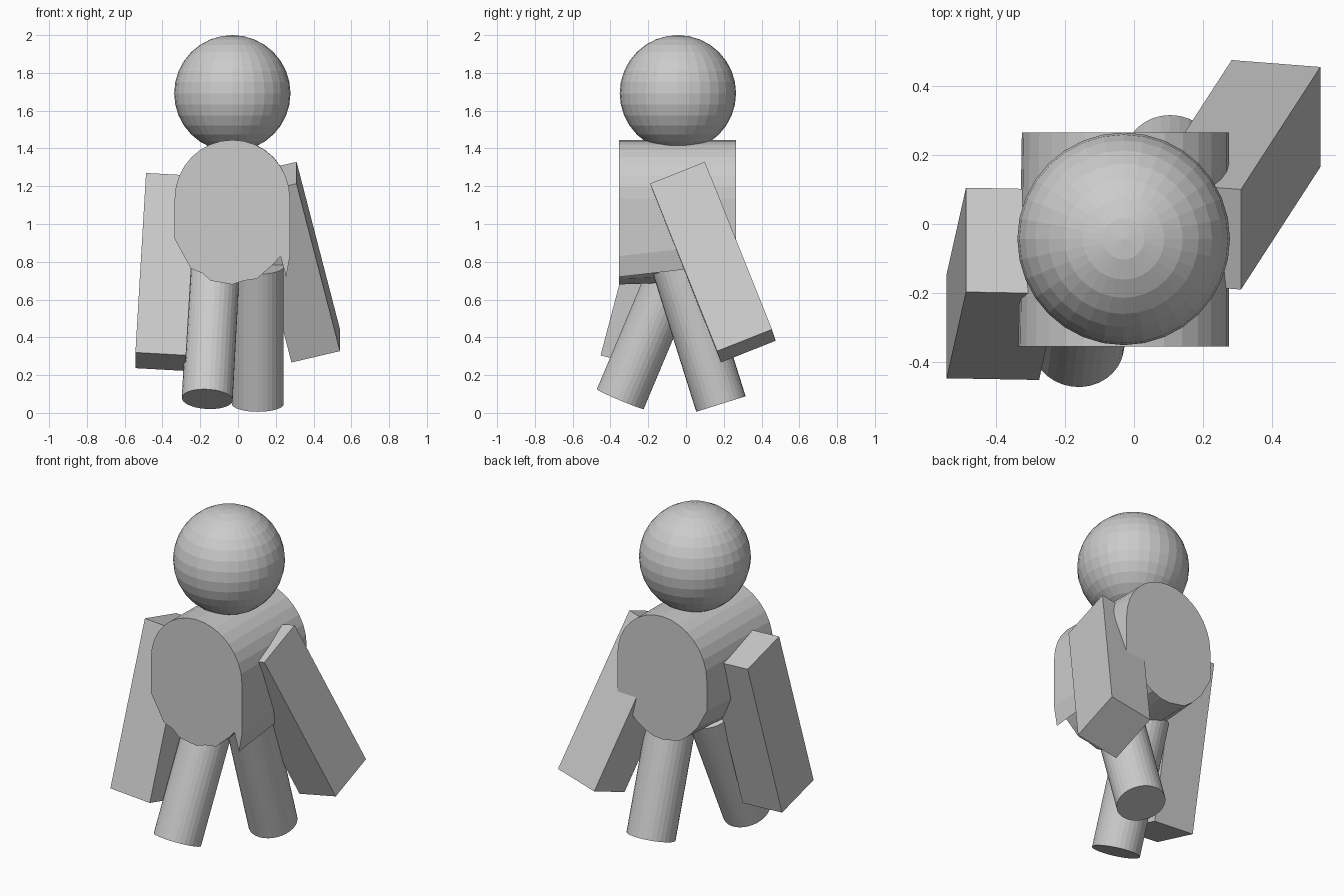
import bpy, bmesh, math
from mathutils import Vector

cube = bpy.data.objects.get("Cube")
if cube:
    bpy.data.objects.remove(cube, do_unlink=True)

grey = bpy.data.materials.new("plain grey")
grey.use_nodes = True
grey.diffuse_color = (0.6, 0.6, 0.6, 1)
grey.node_tree.nodes["Principled BSDF"].inputs["Base Color"].default_value = (0.6, 0.6, 0.6, 1)


def finish(name, bm):
    bmesh.ops.recalc_face_normals(bm, faces=bm.faces)
    mesh = bpy.data.meshes.new(name)
    bm.to_mesh(mesh)
    bm.free()
    mesh.materials.append(grey)
    obj = bpy.data.objects.new(name, mesh)
    bpy.context.collection.objects.link(obj)
    return obj


def loft(name, start, end):
    """Solid between two matching outlines."""
    bm = bmesh.new()
    a = [bm.verts.new(p) for p in start]
    b = [bm.verts.new(p) for p in end]
    bm.faces.new(a)
    bm.faces.new(b[::-1])
    for i in range(len(a)):
        j = (i + 1) % len(a)
        bm.faces.new((a[i], b[i], b[j], a[j]))
    return finish(name, bm)


def arm(name, corner, width, depth, length):
    """Slab spanned by three edge directions from its outer top front corner."""
    c, w, d, l = map(Vector, (corner, width, depth, length))
    top = [c, c + w, c + w + d, c + d]
    return loft(name, top, [p + l for p in top])


def leg(name, bottom, top, radius):
    bottom, top = Vector(bottom), Vector(top)
    axis = top - bottom
    bm = bmesh.new()
    bmesh.ops.create_cone(bm, cap_ends=True, segments=32, radius1=radius,
                          radius2=radius, depth=axis.length)
    obj = finish(name, bm)
    obj.location = (bottom + top) / 2
    obj.rotation_euler = axis.to_track_quat('Z', 'Y').to_euler()
    return obj


def torso_outline(y, left, right, lower):
    """Domed top over a given lower edge, running from -x to +x."""
    mid, half = (left + right) / 2, (right - left) / 2
    dome = [(mid + half * math.cos(t), y, 1.135 + 0.31 * math.sin(t))
            for t in (math.pi * i / 16 for i in range(17))]
    return dome + [(x, y, z) for x, z in lower]


# Head
bm = bmesh.new()
bmesh.ops.create_uvsphere(bm, u_segments=32, v_segments=16, radius=0.308)
finish("head", bm).location = (-0.03, -0.043, 1.692)

# Torso: ragged lower edge in front, rounder behind
front = [(-.335, .92), (-.25, .765), (-.19, .74), (-.145, .70), (-.03, .68), (.03, .70),
         (.10, .71), (.15, .755), (.19, .79), (.225, .83), (.255, .72), (.275, .83)]
back = [(-.325, .95), (-.26, .83), (-.2, .765), (-.14, .72), (-.03, .70), (.03, .705),
        (.09, .73), (.15, .77), (.19, .81), (.22, .84), (.25, .79), (.275, .9)]
loft("torso", torso_outline(-0.355, -.335, .275, front),
     torso_outline(0.265, -.325, .275, back))

# Arms: right swings forward, left swings back
arm("right_arm", (-.487, -.197, 1.27), (.268, -.005, -.015), (0, .302, -.083), (-.056, -.25, -.95))
arm("left_arm", (.31, -.19, 1.214), (-.257, .02, -.06), (0, .29, .115), (.23, .355, -.887))

# Legs in mid stride
leg("right_leg", (-.163, -.348, .073), (-.125, -.053, .775), 0.135)
leg("left_leg", (.105, .185, .047), (.105, -.044, .775), 0.137)
